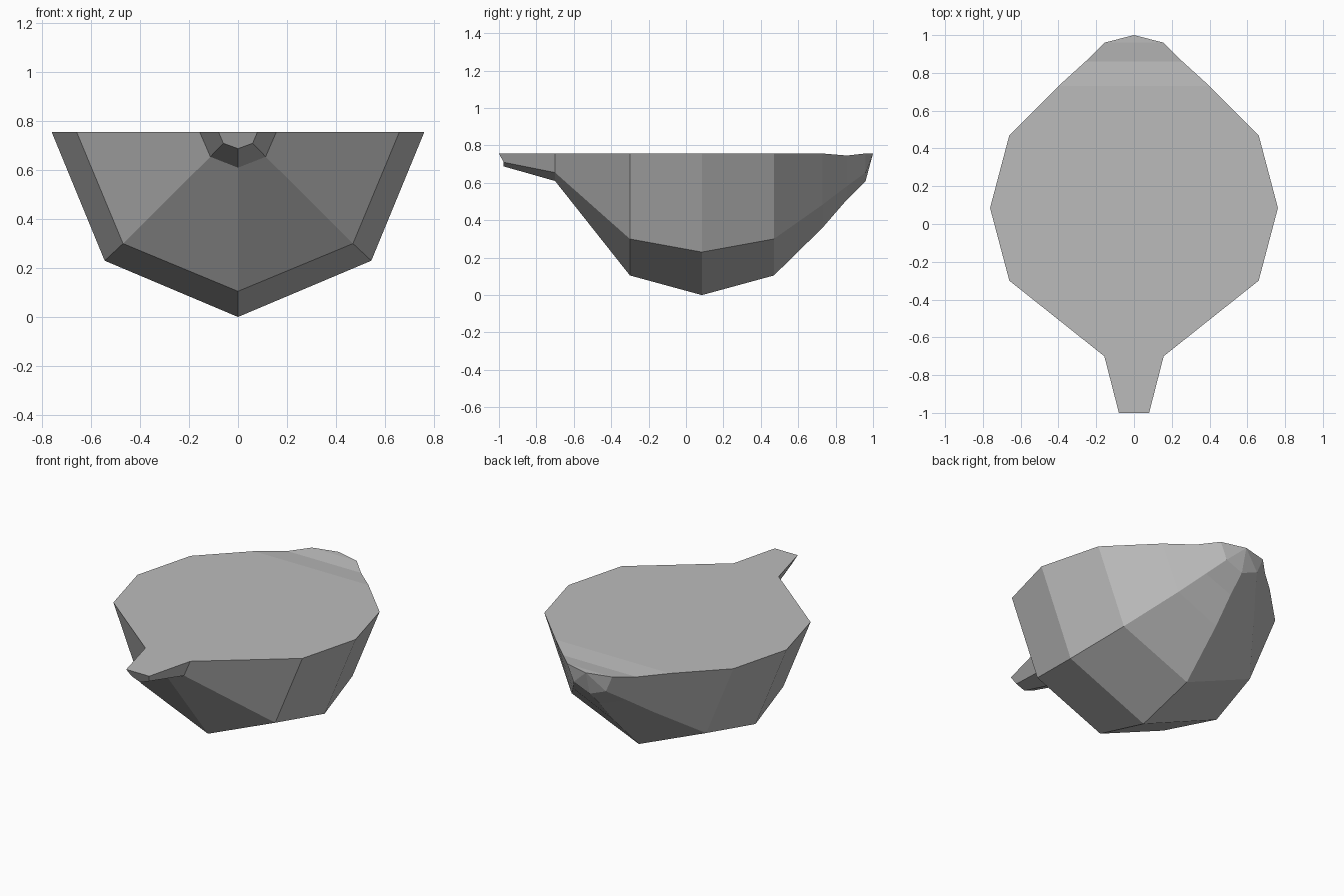
import bpy, bmesh

cube = bpy.data.objects.get("Cube")
if cube:
    bpy.data.objects.remove(cube)

RIM = 0.757

stone = bpy.data.materials.new("stone_grey")
stone.use_nodes = True
grey = (0.5, 0.5, 0.5, 1)
stone.diffuse_color = grey
stone.node_tree.nodes["Principled BSDF"].inputs["Base Color"].default_value = grey

# Stations from spout to stern: rim y, lower y, rim half width,
# rim z, chine half width, chine z, keel z
stations = [
    (-1.00, -0.975, 0.08, RIM, 0.06, 0.71, 0.688),
    (-0.70, -0.70, 0.157, RIM, 0.113, 0.655, 0.61),
    (-0.30, -0.30, 0.66, RIM, 0.47, 0.30, 0.105),
    (0.085, 0.085, 0.762, RIM, 0.545, 0.23, 0.0),
    (0.47, 0.47, 0.66, RIM, 0.47, 0.30, 0.105),
    (0.73, 0.73, 0.40, RIM, 0.28, 0.483, 0.36),
    (0.86, 0.86, 0.257, 0.746, 0.184, 0.582, 0.51),
    (0.96, 0.96, 0.157, RIM, 0.113, 0.655, 0.61),
]

bm = bmesh.new()
rings = []
for rim_y, low_y, w, rim_z, cw, cz, kz in stations:
    outline = [(-w, rim_y, rim_z), (-cw, low_y, cz), (0, low_y, kz),
               (cw, low_y, cz), (w, rim_y, rim_z)]
    rings.append([bm.verts.new(p) for p in outline])

# Hull sides and flat lid between neighbouring stations
for a, b in zip(rings, rings[1:]):
    for i in range(5):
        j = (i + 1) % 5
        bm.faces.new((a[i], a[j], b[j], b[i]))

# Spout end and pointed stern
bm.faces.new(rings[0])
tip = bm.verts.new((0, 1.0, RIM))
last = rings[-1]
for i in range(5):
    bm.faces.new((last[i], last[(i + 1) % 5], tip))

bmesh.ops.recalc_face_normals(bm, faces=bm.faces[:])
mesh = bpy.data.meshes.new("faceted_bowl")
bm.to_mesh(mesh)
bm.free()
mesh.materials.append(stone)
bowl = bpy.data.objects.new("faceted_bowl", mesh)
bpy.context.collection.objects.link(bowl)
